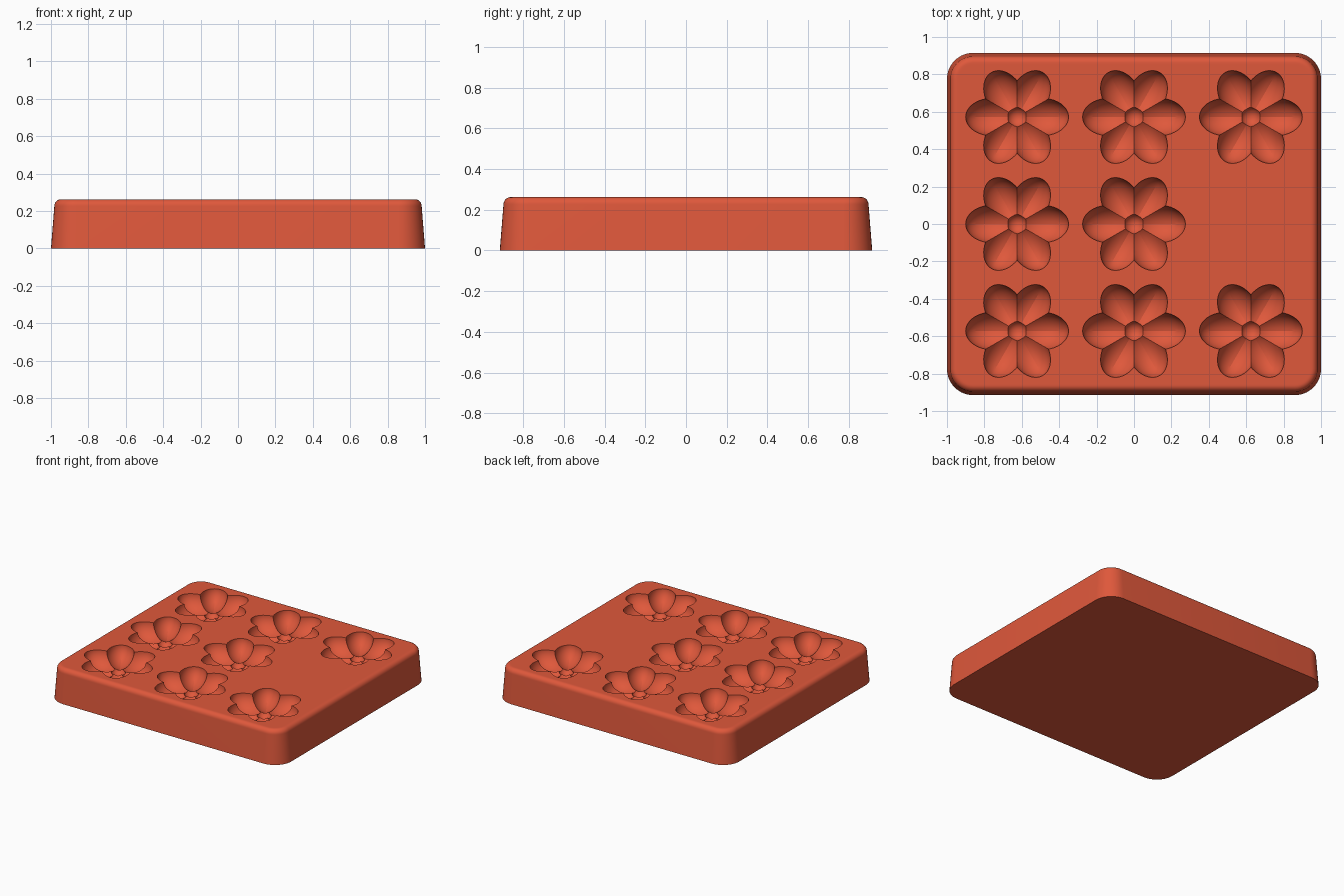
import bpy, bmesh
from math import sin, cos, pi, radians
from mathutils import Matrix, Vector

default = bpy.data.objects.get("Cube")
if default:
    bpy.data.objects.remove(default, do_unlink=True)

TOP = 0.262
HALF_X, HALF_Y = 1.0, 0.915
CORNER = 0.14
PITCH_X, PITCH_Y = 0.625, 0.572

red = bpy.data.materials.new("terracotta_red")
red.use_nodes = True
colour = (0.74, 0.098, 0.044, 1)
red.diffuse_color = colour
red.node_tree.nodes["Principled BSDF"].inputs["Base Color"].default_value = colour


def make_object(name, bm):
    bmesh.ops.recalc_face_normals(bm, faces=bm.faces)
    mesh = bpy.data.meshes.new(name)
    bm.to_mesh(mesh)
    bm.free()
    mesh.materials.append(red)
    obj = bpy.data.objects.new(name, mesh)
    bpy.context.collection.objects.link(obj)
    return obj


def apply_boolean(obj, cutter, operation, overlap=False):
    mod = obj.modifiers.new("boolean", 'BOOLEAN')
    mod.operation = operation
    mod.solver = 'EXACT'
    mod.use_self = overlap
    mod.object = cutter
    bpy.context.view_layer.update()
    graph = bpy.context.evaluated_depsgraph_get()
    mesh = bpy.data.meshes.new_from_object(obj.evaluated_get(graph))
    obj.modifiers.clear()
    obj.data = mesh
    bpy.data.objects.remove(cutter, do_unlink=True)


def rounded_ring(bm, inset, z, steps=10):
    # Rounded rectangle outline, pulled in by inset
    ring = []
    r = CORNER - inset
    for k, (sx, sy) in enumerate([(1, 1), (-1, 1), (-1, -1), (1, -1)]):
        for i in range(steps + 1):
            a = (k + i / steps) * pi / 2
            ring.append(bm.verts.new((sx * (HALF_X - CORNER) + r * cos(a),
                                      sy * (HALF_Y - CORNER) + r * sin(a), z)))
    return ring


def add_petal(bm, angle):
    # Elongated bowl with a soft crease along its keel
    ball = bmesh.ops.create_uvsphere(bm, u_segments=40, v_segments=20, radius=1)["verts"]
    place = Matrix.Rotation(angle, 4, 'Z') @ Matrix.Translation((0.135, 0, TOP + 0.002))
    for v in ball:
        x, y, z = v.co.z, v.co.y, v.co.x
        depth = z * 0.1
        if z < 0:
            depth += 0.015 * z * (1 - abs(y))
        v.co = place @ Vector((x * 0.14, y * 0.1, depth))


# Tray body: tapered walls, rounded upper edge, flat top
profile = [(0, 0), (0.001, 0.012), (0.018, 0.225)]
for i in range(1, 9):
    a = i / 8 * pi / 2
    profile.append((0.053 - 0.035 * cos(a), 0.225 + (TOP - 0.225) * sin(a)))
profile.append((0.062, TOP))
bm = bmesh.new()
rings = [rounded_ring(bm, inset, z) for inset, z in profile]
for low, high in zip(rings, rings[1:]):
    for i in range(len(low)):
        j = (i + 1) % len(low)
        bm.faces.new((low[i], low[j], high[j], high[i]))
bm.faces.new(rings[0][::-1])
bm.faces.new(rings[-1])
tray = make_object("flower_mould_tray", bm)

# One flower: six petals merged around a round centre
bm = bmesh.new()
for k in range(6):
    add_petal(bm, k * pi / 3)
bmesh.ops.triangulate(bm, faces=bm.faces)
petals = make_object("petal_cutter", bm)
bm = bmesh.new()
bmesh.ops.create_uvsphere(bm, u_segments=36, v_segments=18, radius=0.055,
                          matrix=Matrix.Translation((0, 0, TOP - 0.062)))
flower = make_object("flower_cutter", bm)
apply_boolean(flower, petals, 'UNION', overlap=True)

# Three by three flowers pressed into the tray
bm = bmesh.new()
for row in (-1, 0, 1):
    for col in (-1, 0, 1):
        old = set(bm.verts)
        bm.from_mesh(flower.data)
        new = [v for v in bm.verts if v not in old]
        bmesh.ops.translate(bm, verts=new, vec=(col * PITCH_X, row * PITCH_Y, 0))
bpy.data.objects.remove(flower, do_unlink=True)
cutter = make_object("flower_grid_cutter", bm)
cutter.hide_render = True
apply_boolean(tray, cutter, 'DIFFERENCE')

# Smooth curves with crisp rims
tray.data.materials.clear()
tray.data.materials.append(red)
for poly in tray.data.polygons:
    poly.material_index = 0
bpy.ops.object.select_all(action='DESELECT')
tray.select_set(True)
bpy.context.view_layer.objects.active = tray
bpy.ops.object.shade_smooth_by_angle(angle=radians(17))
